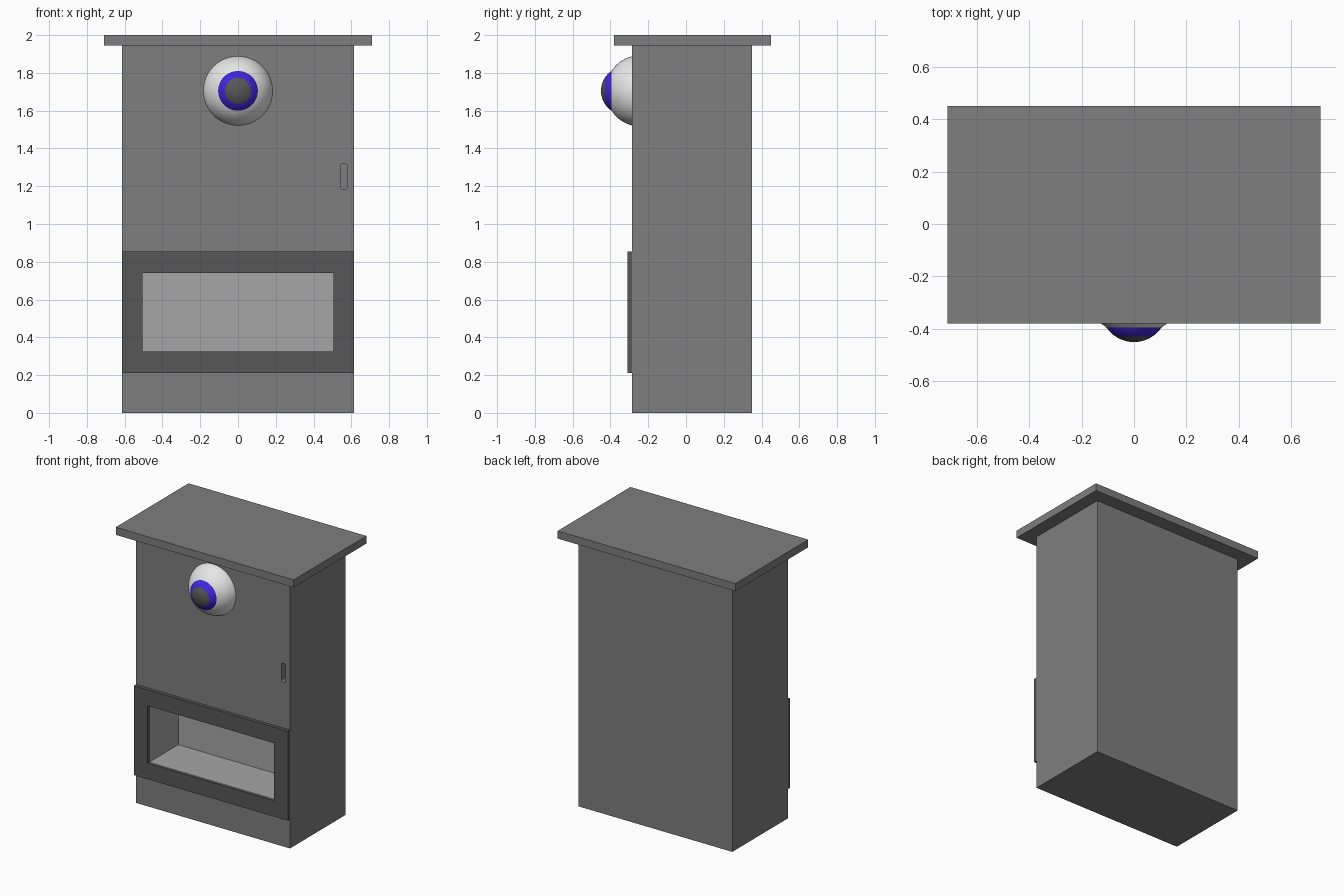
import bpy, bmesh, math
from mathutils import Vector

if "Cube" in bpy.data.objects:
    bpy.data.objects.remove(bpy.data.objects["Cube"], do_unlink=True)


def material(name, rgb):
    m = bpy.data.materials.new(name)
    m.use_nodes = True
    colour = (*rgb, 1.0)
    m.diffuse_color = colour
    m.node_tree.nodes["Principled BSDF"].inputs["Base Color"].default_value = colour
    return m


cabinet_grey = material("cabinet grey", (0.21, 0.21, 0.21))
dark_grey = material("dark grey", (0.095, 0.095, 0.095))
light_grey = material("light grey", (0.38, 0.38, 0.38))
eye_white = material("eye white", (0.8, 0.8, 0.8))
iris_blue = material("iris blue", (0.055, 0.02, 0.7))


def finish(name, bm, mats):
    bmesh.ops.recalc_face_normals(bm, faces=bm.faces)
    mesh = bpy.data.meshes.new(name)
    bm.to_mesh(mesh)
    bm.free()
    for m in mats:
        mesh.materials.append(m)
    obj = bpy.data.objects.new(name, mesh)
    bpy.context.collection.objects.link(obj)
    return obj


def box(name, x, y, z, mats, index=0, rounding=0):
    """Box from (min, max) pairs; rounding softens the edges that run along y."""
    bm = bmesh.new()
    bmesh.ops.create_cube(bm, size=1)
    for v in bm.verts:
        v.co = Vector([(lo + hi) / 2 + c * (hi - lo) for c, (lo, hi) in zip(v.co, (x, y, z))])
    if rounding:
        edges = [e for e in bm.edges if abs(e.verts[0].co.y - e.verts[1].co.y) > 0.001]
        bmesh.ops.bevel(bm, geom=edges, offset=rounding, segments=4, profile=0.5, affect='EDGES')
    for f in bm.faces:
        f.material_index = index
    return finish(name, bm, mats)


def cut(target, cutter):
    """Subtract the cutter, then discard it."""
    cutter.hide_render = True
    mod = target.modifiers.new("cut", 'BOOLEAN')
    mod.operation = 'DIFFERENCE'
    mod.solver = 'EXACT'
    mod.object = cutter
    bpy.context.view_layer.objects.active = target
    bpy.ops.object.modifier_apply(modifier=mod.name)
    bpy.data.objects.remove(cutter, do_unlink=True)


def dome(name, centre, radius, depth, angles, mats, rule):
    """Cap of an ellipsoid facing -y, spun from rings at the given polar angles."""
    bm = bmesh.new()
    prev = None
    for a in angles:
        p = Vector((radius * math.sin(a), -depth * math.cos(a), 0)) + centre
        v = bm.verts.new(p)
        if prev:
            bm.edges.new((prev, v))
        prev = v
    bmesh.ops.spin(bm, geom=bm.verts[:] + bm.edges[:], cent=centre, axis=(0, 1, 0),
                   angle=math.tau, steps=48, use_merge=True)
    bmesh.ops.remove_doubles(bm, verts=bm.verts, dist=0.0001)
    for f in bm.faces:
        f.smooth = True
        c = f.calc_center_median() - centre
        f.material_index = rule(math.hypot(c.x, c.z))
    return finish(name, bm, mats)


def steps(start, end, count):
    return [start + (end - start) * i / count for i in range(count + 1)]


# Cabinet body with the display cavity and the recessed door pull
body_mats = [cabinet_grey, light_grey]
opening_x, opening_z = (-0.505, 0.505), (0.325, 0.74)
body = box("cabinet_body", (-0.615, 0.615), (-0.285, 0.35), (0, 1.945), body_mats)
cut(body, box("cavity_cutter", opening_x, (-0.4, 0.04), opening_z, body_mats, index=1))
cut(body, box("pull_cutter", (0.545, 0.577), (-0.4, -0.235), (1.185, 1.32), body_mats,
              rounding=0.008))

# Overhanging top
box("top_slab", (-0.71, 0.71), (-0.38, 0.45), (1.945, 2.0), [cabinet_grey])

# Frame around the cavity
frame = box("opening_frame", (-0.615, 0.615), (-0.31, -0.285), (0.21, 0.855), [dark_grey])
cut(frame, box("frame_cutter", opening_x, (-0.4, -0.2), opening_z, [dark_grey]))

# Eyeball
dome("eyeball", Vector((0, -0.245, 1.705)), 0.188, 0.18,
     steps(0, math.radians(85), 20), [eye_white], lambda r: 0)

# Bulging iris with the pupil at its tip
pupil_edge, iris_edge = math.radians(32.8), math.radians(56)
dome("iris_and_pupil", Vector((0, -0.323, 1.705)), 0.127, 0.127,
     steps(0, pupil_edge, 8) + steps(pupil_edge, iris_edge, 6)[1:],
     [dark_grey, iris_blue], lambda r: 0 if r < 0.0688 else 1)
